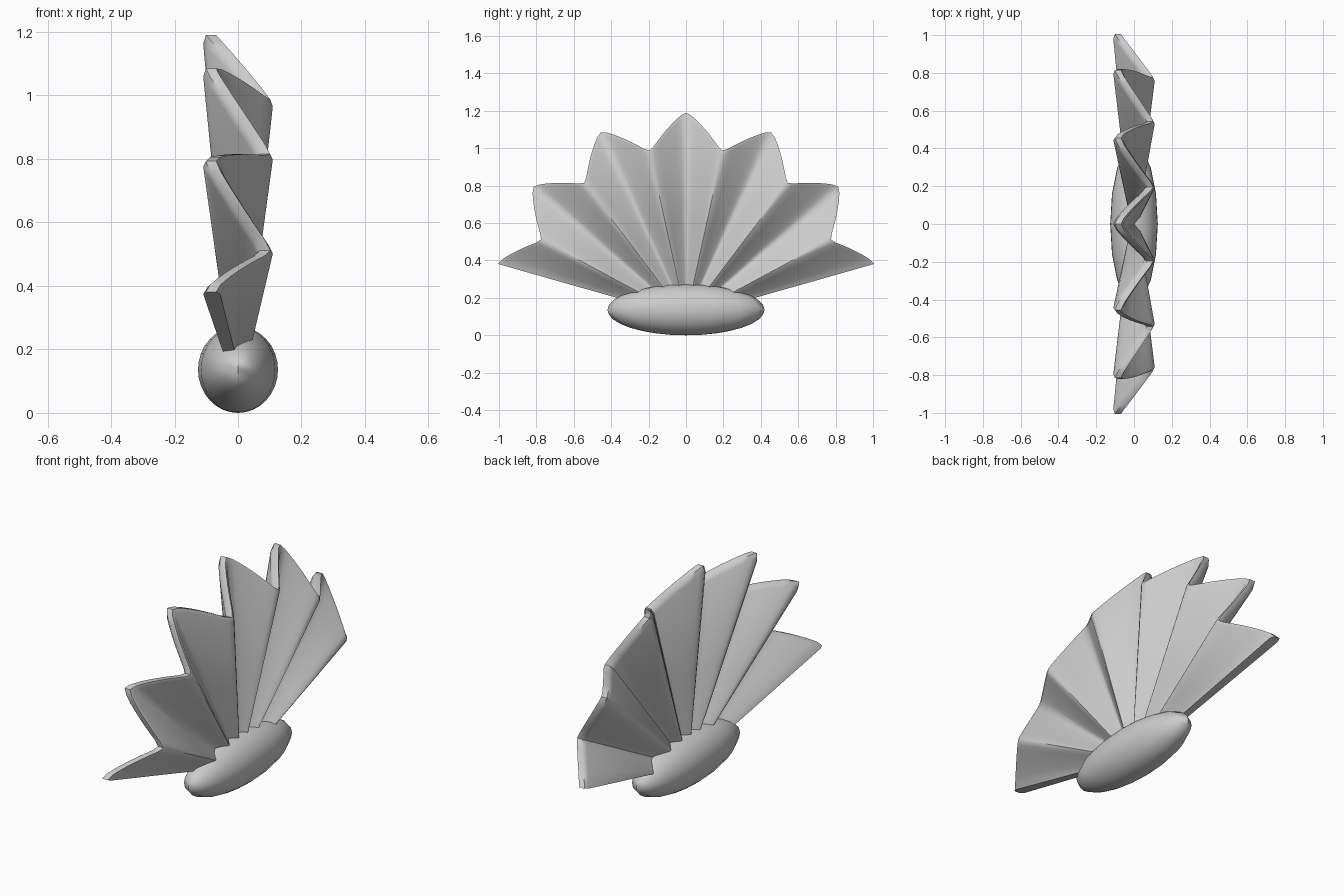
import bpy, bmesh
from math import sin, cos, pi, radians, asin

if "Cube" in bpy.data.objects:
    bpy.data.objects.remove(bpy.data.objects["Cube"])

FOLDS = 12            # flat panels between the fold lines
STEP = radians(12.35) # angle covered by one panel
SUB = 8               # samples across one panel
CENTRE_Z = 0.095


def pleat(p):
    """Rounded triangle wave: +1 on even folds, -1 on odd folds."""
    k = 0.975
    return asin(k * cos(pi * p)) / asin(k)


def finish(bm, name, angle):
    bmesh.ops.recalc_face_normals(bm, faces=bm.faces)
    mesh = bpy.data.meshes.new(name)
    bm.to_mesh(mesh)
    bm.free()
    obj = bpy.data.objects.new(name, mesh)
    bpy.context.collection.objects.link(obj)
    bpy.ops.object.select_all(action='DESELECT')
    obj.select_set(True)
    bpy.context.view_layer.objects.active = obj
    bpy.ops.object.shade_smooth_by_angle(angle=radians(angle))
    return obj


# Pleated fan: closed radial sections swept around the centre
bm = bmesh.new()
rings = []
count = FOLDS * SUB
for i in range(count + 1):
    p = i / SUB - FOLDS / 2
    a = p * STEP
    w = pleat(p)
    outer = 1.005 + 0.09 * w - 0.05 * (p / 6) ** 2
    # (radius fraction, side of the sheet) around one section
    section = [(0.1, 1), (0.5, 1), (0.975, 1), (1, 0.6),
               (1, -0.6), (0.975, -1), (0.5, -1), (0.1, -1)]
    ring = []
    for t, side in section:
        r = outer * t
        x = -0.085 * w * t + side * (0.014 + 0.013 * t)
        ring.append(bm.verts.new((x, r * sin(a), CENTRE_Z + r * cos(a))))
    rings.append(ring)
for r0, r1 in zip(rings, rings[1:]):
    n = len(r0)
    for j in range(n):
        bm.faces.new((r0[j], r0[(j + 1) % n], r1[(j + 1) % n], r1[j]))
for ring in (rings[0], rings[-1]):
    bm.faces.new(ring)
finish(bm, "pleated_fan", 50)

# Oval base knot
bm = bmesh.new()
bmesh.ops.create_uvsphere(bm, u_segments=16, v_segments=16, radius=1)
for v in bm.verts:
    v.co = (v.co.x * 0.126, v.co.y * 0.42, v.co.z * 0.136 + 0.136)
finish(bm, "oval_base", 60)
